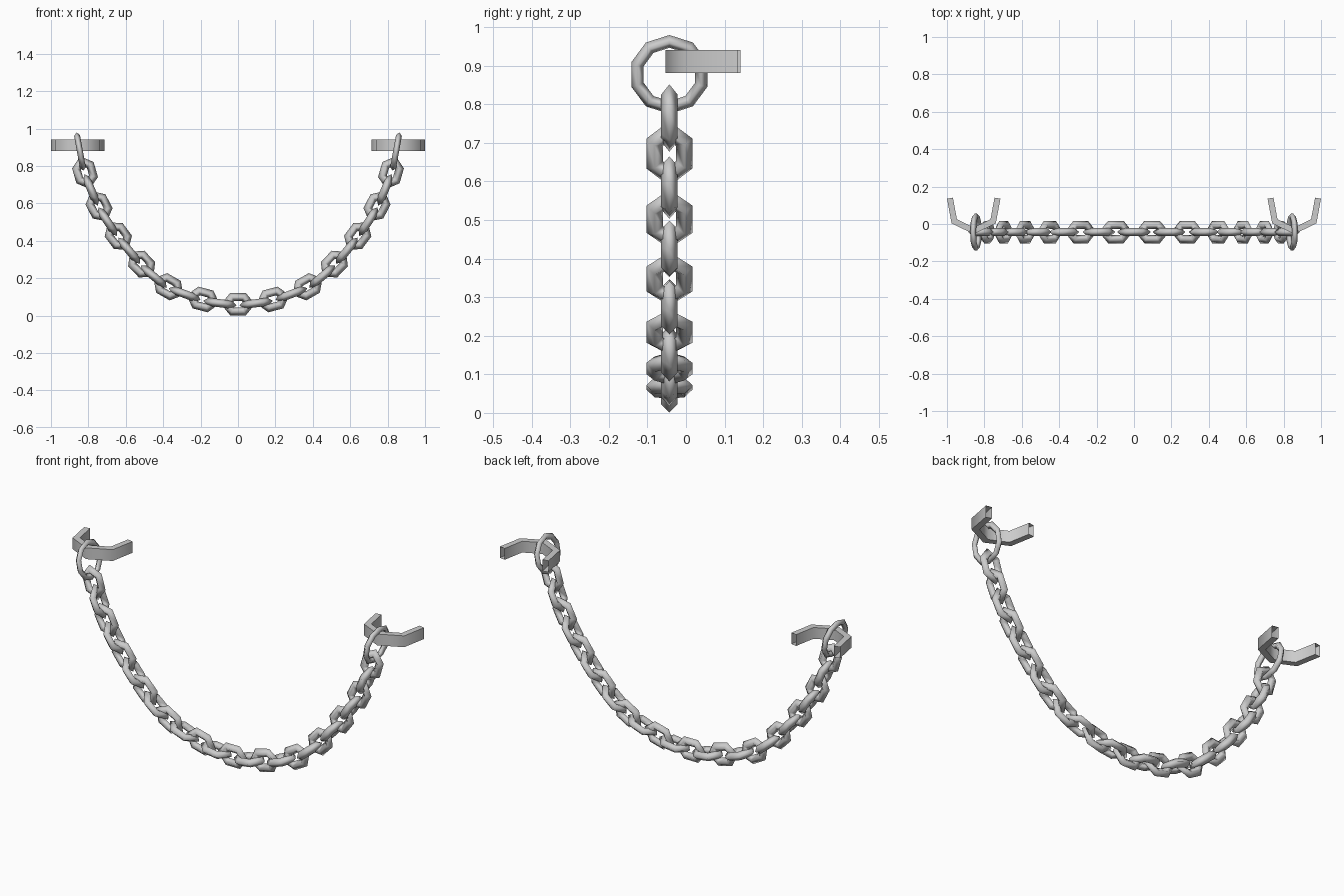
import bpy, bmesh, math
from mathutils import Vector, Matrix

cube = bpy.data.objects.get("Cube")
if cube:
    bpy.data.objects.remove(cube)

CHAIN_Y = -0.043

steel = bpy.data.materials.new("light grey steel")
steel.use_nodes = True
grey = (0.6, 0.6, 0.6, 1)
steel.diffuse_color = grey
steel.node_tree.nodes["Principled BSDF"].inputs["Base Color"].default_value = grey


def sweep(name, path, section, closed, angle):
    """Sweep a (side, up) section along a flat path with mitred corners."""
    bm = bmesh.new()
    n = len(path)
    rings = []
    for i, p in enumerate(path):
        before = path[i - 1] if closed or i > 0 else None
        after = path[(i + 1) % n] if closed or i < n - 1 else None
        d0 = (p - before).normalized() if before is not None else (after - p).normalized()
        d1 = (after - p).normalized() if after is not None else d0
        n0, n1 = Vector((d0.y, -d0.x)), Vector((d1.y, -d1.x))
        side = (n0 + n1) / (1 + n0.dot(n1))
        rings.append([bm.verts.new((p.x + side.x * s, p.y + side.y * s, u))
                      for s, u in section])
    m = len(section)
    for i in range(n if closed else n - 1):
        a, b = rings[i], rings[(i + 1) % n]
        for j in range(m):
            k = (j + 1) % m
            bm.faces.new((a[j], b[j], b[k], a[k]))
    bmesh.ops.recalc_face_normals(bm, faces=bm.faces)
    mesh = bpy.data.meshes.new(name)
    bm.to_mesh(mesh)
    bm.free()
    mesh.materials.append(steel)
    obj = bpy.data.objects.new(name, mesh)
    bpy.context.collection.objects.link(obj)
    bpy.ops.object.select_all(action='DESELECT')
    obj.select_set(True)
    bpy.context.view_layer.objects.active = obj
    if angle:
        bpy.ops.object.shade_smooth_by_angle(angle=math.radians(angle))
    else:
        bpy.ops.object.shade_smooth()
    return obj


def diamond(r):
    return [(r, 0), (0, r), (-r, 0), (0, -r)]


def polygon(sides, rx, ry):
    return [Vector((rx * math.cos(math.tau * i / sides),
                    ry * math.sin(math.tau * i / sides))) for i in range(sides)]


def place(obj, centre, tangent, upright):
    """Lay the local x axis along the chain; upright parts stand across it."""
    t = Vector((tangent[0], 0, tangent[1])).normalized()
    across = Vector((0, 1, 0))
    normal = t.cross(across)
    y, z = (across, normal) if upright else (normal, -across)
    rot = Matrix((t, y, z)).transposed().to_4x4()
    obj.matrix_world = Matrix.Translation((centre[0], CHAIN_Y, centre[1])) @ rot


# Link centres from the lowest link up to one end ring
half = [(0, 0.061), (0.097, 0.066), (0.187, 0.086), (0.285, 0.115), (0.372, 0.154),
        (0.45, 0.209), (0.515, 0.275), (0.582, 0.347), (0.64, 0.425), (0.697, 0.502),
        (0.743, 0.584), (0.785, 0.672), (0.818, 0.764), (0.845, 0.877)]
last = len(half) - 1
centres = [(-x, z) for x, z in half[:0:-1]] + half

# Chain links, alternately flat and turned
R = 0.0215
for i in range(1, len(centres) - 1):
    a, b = centres[i - 1], centres[i + 1]
    link = sweep("chain_link", polygon(6, 0.09 - R * 1.25, (0.06 - R) / math.sin(math.pi / 3)),
                 diamond(R), True, 0)
    place(link, centres[i], (b[0] - a[0], b[1] - a[1]), (i - last) % 2 == 1)

# End rings and wall brackets
for name, s in (("left", 1), ("right", -1)):
    ring = sweep(name + "_end_ring", polygon(10, 0.087, 0.087), diamond(0.016), True, 0)
    place(ring, (s * half[-1][0], half[-1][1]), (s * 0.18, 1), True)

    outline = [(-0.127, 0.138), (-0.104, 0.014), (0, -0.036), (0.104, 0.014), (0.127, 0.138)]
    t, h = 0.016, 0.03
    bracket = sweep(name + "_bracket", [Vector(p) for p in outline],
                    [(t, -h), (t, h), (-t, h), (-t, -h)], False, 60)
    bracket.location = (s * 0.857, 0, 0.911)
